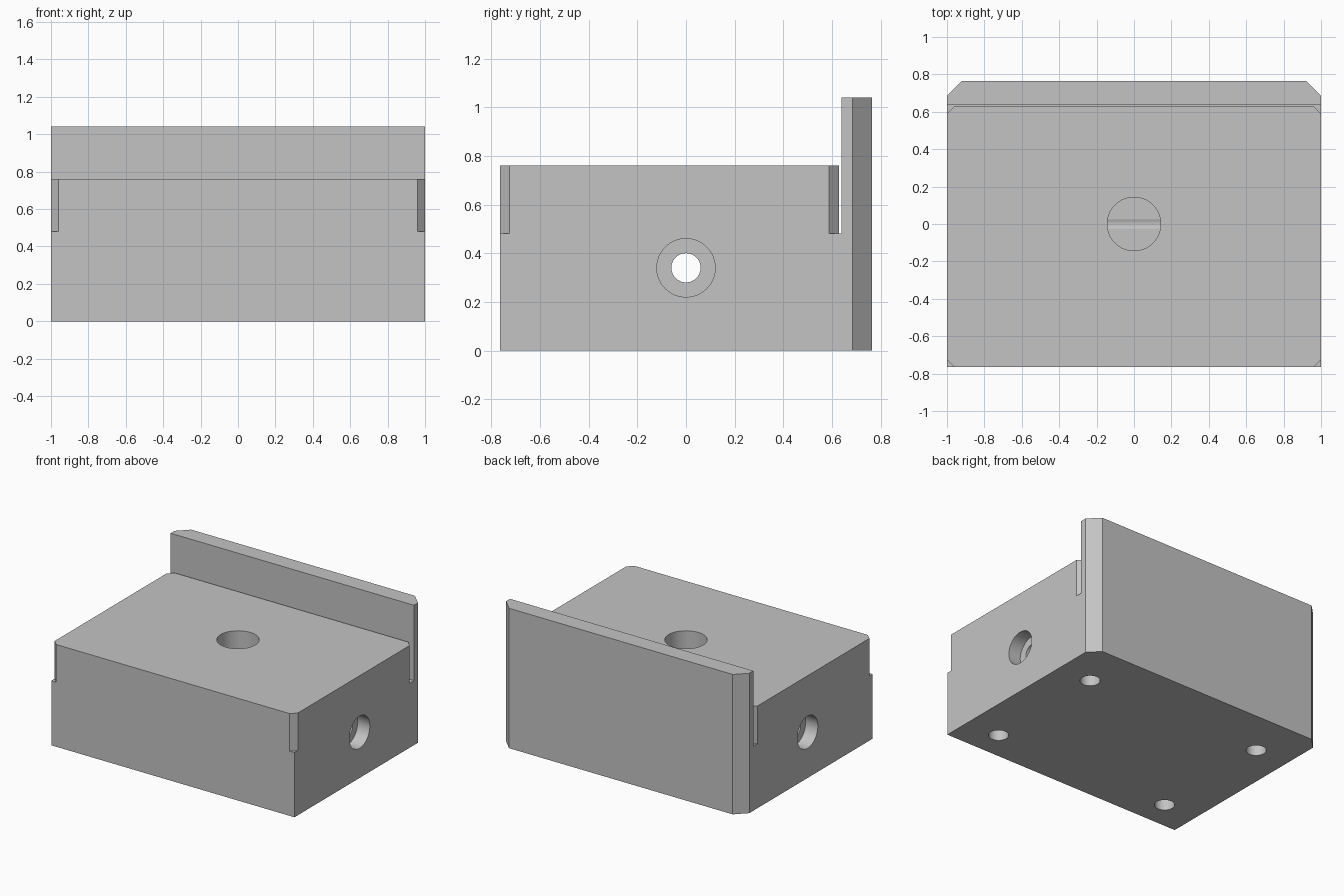
import bpy
import bmesh
import math
from mathutils import Matrix

old = bpy.data.objects.get("Cube")
if old:
    bpy.data.objects.remove(old, do_unlink=True)

GREY = (0.55, 0.55, 0.55, 1)
metal = bpy.data.materials.new("plain grey")
metal.use_nodes = True
metal.diffuse_color = GREY
metal.node_tree.nodes["Principled BSDF"].inputs["Base Color"].default_value = GREY

BACK, TOP, WALL_TOP, STEP = 0.765, 0.76, 1.04, 0.48
GAP_FRONT, GAP_BACK = 0.628, 0.638


def make_object(name, bm):
    bmesh.ops.recalc_face_normals(bm, faces=bm.faces)
    mesh = bpy.data.meshes.new(name)
    bm.to_mesh(mesh)
    bm.free()
    obj = bpy.data.objects.new(name, mesh)
    bpy.context.scene.collection.objects.link(obj)
    mesh.materials.append(metal)
    return obj


def prism(name, half_outline, bottom, top):
    """Extrude an outline, given for +x and mirrored, between two heights."""
    outline = half_outline + [(-x, y) for x, y in reversed(half_outline)]
    bm = bmesh.new()
    face = bm.faces.new([bm.verts.new((x, y, bottom)) for x, y in outline])
    grown = bmesh.ops.extrude_face_region(bm, geom=[face])["geom"]
    verts = [v for v in grown if isinstance(v, bmesh.types.BMVert)]
    bmesh.ops.translate(bm, verts=verts, vec=(0, 0, top - bottom))
    return make_object(name, bm)


def cylinder(name, radius, length, centre, axis="Z"):
    bm = bmesh.new()
    turn = Matrix.Rotation(math.pi / 2, 4, "Y") if axis == "X" else Matrix()
    bmesh.ops.create_cone(bm, cap_ends=True, segments=64, radius1=radius,
                          radius2=radius, depth=length,
                          matrix=Matrix.Translation(centre) @ turn)
    return make_object(name, bm)


def boolean(target, tool, operation="DIFFERENCE"):
    mod = target.modifiers.new(tool.name, "BOOLEAN")
    mod.operation = operation
    mod.solver = "EXACT"
    mod.object = tool
    bpy.context.view_layer.objects.active = target
    bpy.ops.object.modifier_apply(modifier=mod.name)
    bpy.data.objects.remove(tool, do_unlink=True)


# Base with the tall back wall's bevelled corners
block = prism("block", [(1, -BACK), (1, 0.685), (0.92, BACK)], 0, WALL_TOP)

# Clear the space above the block and the narrow slot before the wall
boolean(block, prism("space_above", [(1.2, -1), (1.2, GAP_BACK)], TOP, 1.3))
boolean(block, prism("slot", [(1.2, GAP_FRONT), (1.2, GAP_BACK)], STEP, 1.3))

# Small bevelled corners on the upper half of the block
for side in (-1, 1):
    for y, inward in ((-BACK, 1), (GAP_FRONT, -1)):
        bm = bmesh.new()
        corner = [(side * 0.96, y), (side * 1.01, y + inward * 0.05),
                  (side * 1.01, y - inward * 0.005), (side * 0.96, y - inward * 0.005)]
        face = bm.faces.new([bm.verts.new((px, py, STEP)) for px, py in corner])
        grown = bmesh.ops.extrude_face_region(bm, geom=[face])["geom"]
        bmesh.ops.translate(bm, vec=(0, 0, 0.4),
                            verts=[v for v in grown if isinstance(v, bmesh.types.BMVert)])
        boolean(block, make_object("corner_cut", bm))

# Top bore, cross bore and its wider mouths
boolean(block, cylinder("top_bore", 0.143, 1, (0, 0, 0.785)))
boolean(block, cylinder("cross_bore", 0.06, 3, (0, 0, 0.34), "X"))
for side in (-1, 1):
    boolean(block, cylinder("bore_mouth", 0.12, 0.4, (side * 1.1, 0, 0.34), "X"))

# Four mounting holes underneath
for x in (-0.73, 0.73):
    for y in (-0.55, 0.41):
        boolean(block, cylinder("mounting_hole", 0.068, 0.6, (x, y, 0)))

bpy.ops.object.select_all(action="DESELECT")
block.select_set(True)
bpy.context.view_layer.objects.active = block
bpy.ops.object.shade_smooth_by_angle(angle=math.radians(25))
